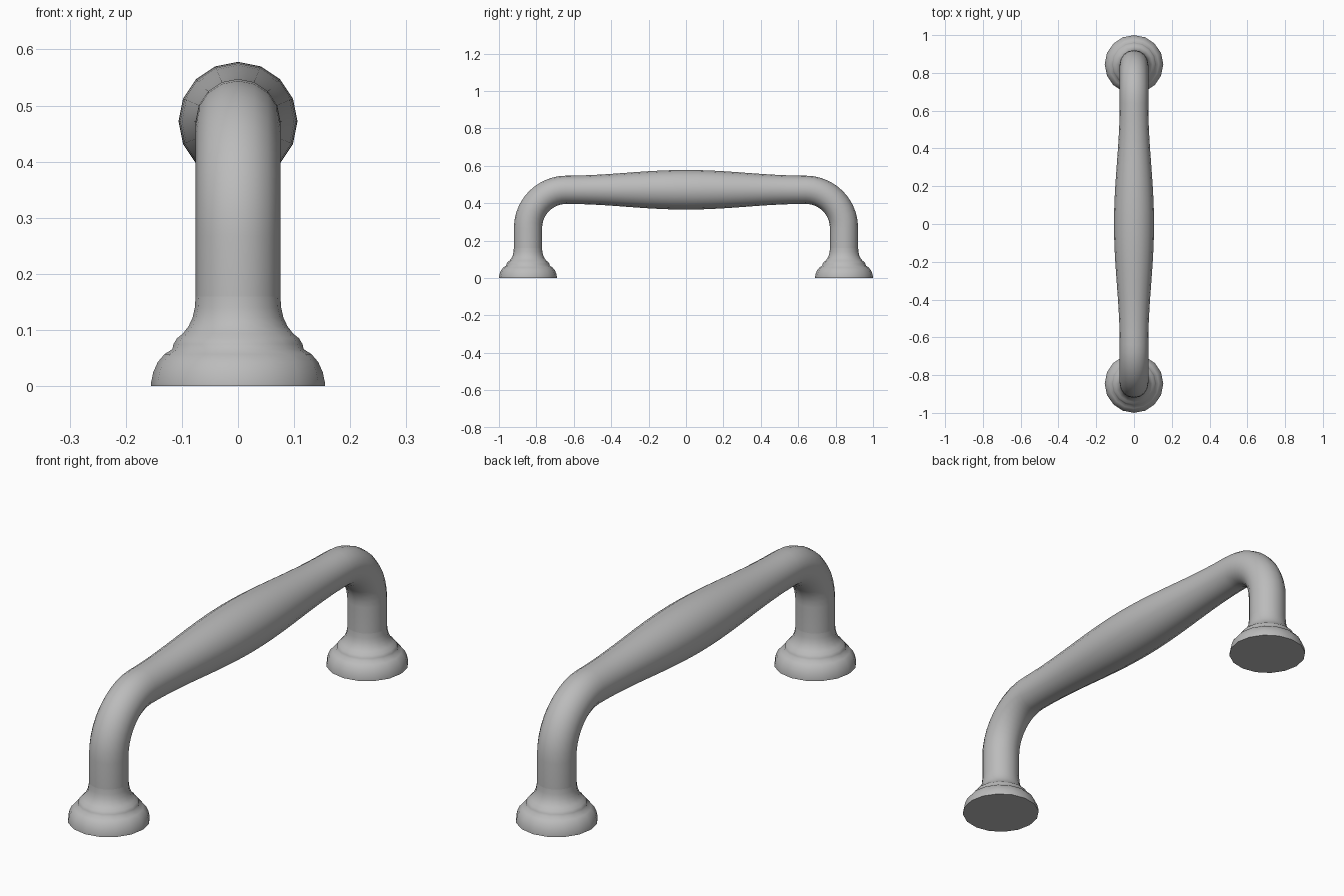
import bpy, bmesh
from math import pi, sin, cos
from mathutils import Vector

SIDES = 16
LEG_Y, BAR_Z = 0.845, 0.472    # leg axis and bar axis
TUBE_R, BELLY_R = 0.0755, 0.106
BEND = 0.205

cube = bpy.data.objects.get("Cube")
if cube:
    bpy.data.objects.remove(cube, do_unlink=True)

metal = bpy.data.materials.new("grey_metal")
metal.use_nodes = True
metal.diffuse_color = (0.5, 0.5, 0.5, 1)
metal.node_tree.nodes["Principled BSDF"].inputs["Base Color"].default_value = (0.5, 0.5, 0.5, 1)


def sweep(name, stations, caps):
    """Skin rings given as (centre, ring up-direction, radius)."""
    bm = bmesh.new()
    rings = []
    for centre, up, radius in stations:
        ring = []
        for i in range(SIDES):
            a = 2 * pi * i / SIDES
            offset = Vector((cos(a), 0, 0)) + up * sin(a)
            ring.append(bm.verts.new(centre + offset * radius))
        rings.append(ring)
    for low, high in zip(rings, rings[1:]):
        for i in range(SIDES):
            j = (i + 1) % SIDES
            bm.faces.new((low[i], low[j], high[j], high[i]))
    if caps:
        bm.faces.new(rings[0])
    bmesh.ops.recalc_face_normals(bm, faces=bm.faces)
    mesh = bpy.data.meshes.new(name)
    bm.to_mesh(mesh)
    bm.free()
    mesh.materials.append(metal)
    obj = bpy.data.objects.new(name, mesh)
    bpy.context.collection.objects.link(obj)
    bpy.ops.object.select_all(action="DESELECT")
    obj.select_set(True)
    bpy.context.view_layer.objects.active = obj
    bpy.ops.object.shade_smooth_by_angle(angle=pi / 4)
    return obj


# Front half of the grip: leg, bend, then the swelling bar
bend_y, bend_z = -LEG_Y + BEND, BAR_Z - BEND
half = [(Vector((0, -LEG_Y, 0.16)), Vector((0, -1, 0)), TUBE_R)]
for k in range(11):
    a = pi / 2 * k / 10
    out = Vector((0, -cos(a), sin(a)))
    half.append((Vector((0, bend_y, bend_z)) + out * BEND, out, TUBE_R))
for k in range(1, 11):
    t = k / 10
    radius = TUBE_R + (BELLY_R - TUBE_R) * (1 - cos(pi * t)) / 2
    half.append((Vector((0, bend_y * (1 - t), BAR_Z)), Vector((0, 0, 1)), radius))

# Mirror the half to the back
back = [(Vector((0, -c.y, c.z)), Vector((0, -u.y, u.z)), r) for c, u, r in reversed(half[:-1])]
sweep("grip", half + back, False)

# Turned feet: rounded base, small collar, flare into the leg
foot_profile = [
    (0.155, 0), (0.155, 0.006), (0.151, 0.025), (0.143, 0.043), (0.131, 0.057),
    (0.117, 0.066), (0.115, 0.075), (0.109, 0.085), (0.098, 0.094), (0.088, 0.107),
    (0.081, 0.122), (0.077, 0.14), (TUBE_R, 0.16)]
for name, side in (("front_foot", -1), ("back_foot", 1)):
    sweep(name, [(Vector((0, side * LEG_Y, z)), Vector((0, -1, 0)), r)
                 for r, z in foot_profile], True)
